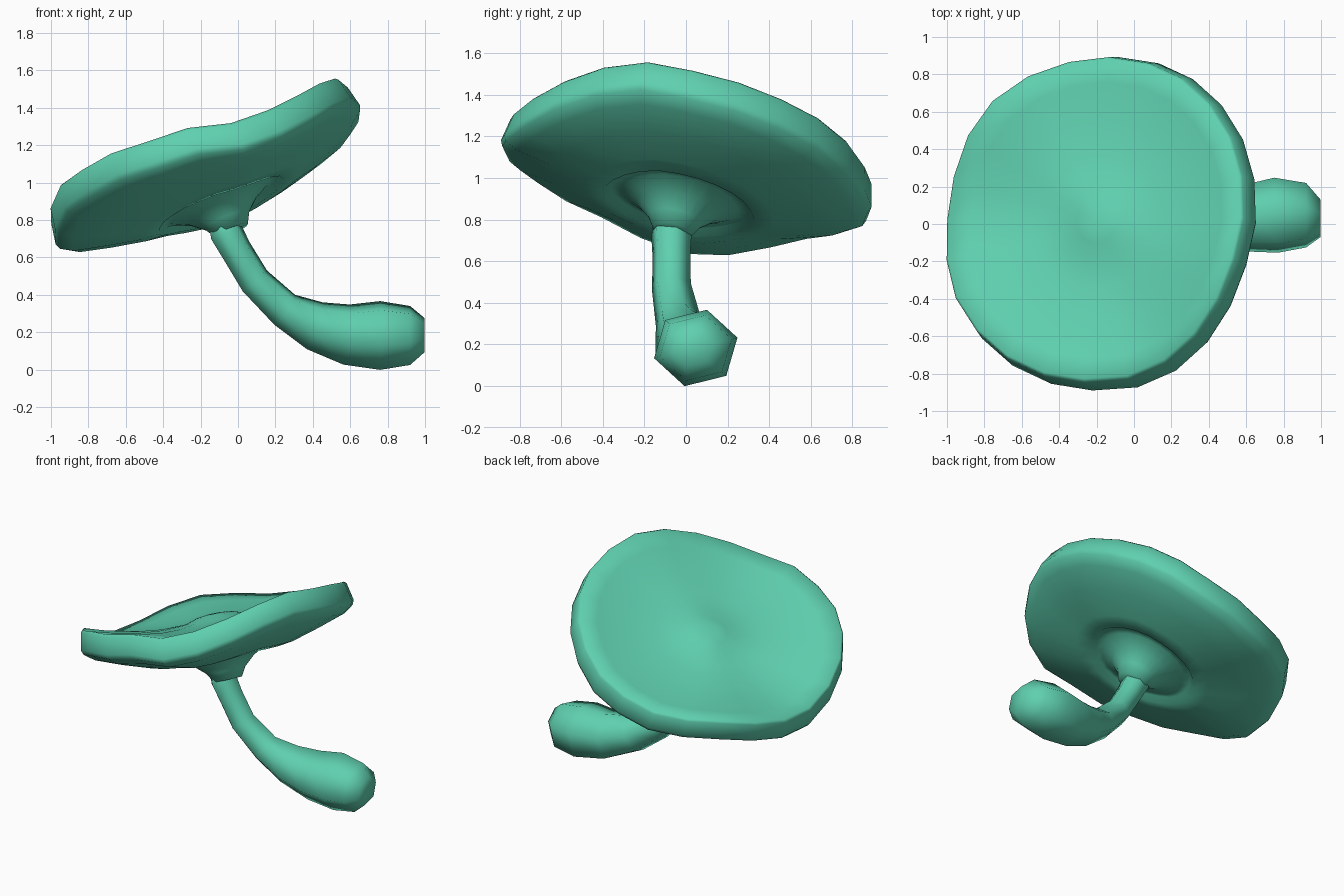
import bpy, bmesh, math
from mathutils import Vector

if "Cube" in bpy.data.objects:
    bpy.data.objects.remove(bpy.data.objects["Cube"])

teal = bpy.data.materials.new("teal_green")
teal.diffuse_color = (0.115, 0.63, 0.43, 1)
teal.use_nodes = True
teal.node_tree.nodes["Principled BSDF"].inputs["Base Color"].default_value = teal.diffuse_color


def skin(name, rings):
    """Join closed rings of points into a smooth skin, with pole caps at both ends."""
    bm = bmesh.new()
    rows = [[bm.verts.new(p) for p in ring] for ring in rings]
    for a, b in zip(rows, rows[1:]):
        n = len(a)
        for i in range(n):
            j = (i + 1) % n
            bm.faces.new((a[i], a[j], b[j], b[i]))
    for row in (rows[0], rows[-1]):
        c = bm.verts.new(sum((v.co for v in row), Vector()) / len(row))
        for i in range(len(row)):
            bm.faces.new((row[i], row[(i + 1) % len(row)], c))
    bmesh.ops.recalc_face_normals(bm, faces=bm.faces[:])
    for f in bm.faces:
        f.smooth = True
    me = bpy.data.meshes.new(name)
    bm.to_mesh(me)
    bm.free()
    me.materials.append(teal)
    ob = bpy.data.objects.new(name, me)
    bpy.context.collection.objects.link(ob)
    return ob


# Tilted frame of the cap
centre = Vector((-0.165, 0, 1.05))
axis = Vector((-0.43, 0.22, 1)).normalized()
across = Vector((1, 0, 0.43)).normalized()
across = (across - axis * across.dot(axis)).normalized()
deep = axis.cross(across)

# Height of the wavy rim by angle in degrees
wave_knots = [(0, .045), (45, .025), (78, -.01), (100, .02), (135, .11), (180, .0),
              (212, .075), (238, .06), (262, .01), (292, -.085), (315, -.03),
              (342, .06), (360, .045)]


def wave(deg):
    for (a, u), (b, v) in zip(wave_knots, wave_knots[1:]):
        if a <= deg <= b:
            t = (1 - math.cos(math.pi * (deg - a) / (b - a))) / 2
            return u + (v - u) * t
    return 0


# Cap: shallow dished top with small mound, crisp rim, gill side and collar over the stem
profile = [(.05, .095), (.12, .085), (.20, .058), (.36, .048), (.55, .055), (.75, .08),
           (.87, .10), (.885, .085), (.908, -.03), (.895, -.06), (.83, -.10), (.66, -.145),
           (.47, -.19), (.37, -.20), (.335, -.17), (.29, -.175), (.20, -.22),
           (.13, -.28), (.095, -.34)]
SEG = 24
cap_rings = []
for r, h in profile:
    ring = []
    for i in range(SEG):
        deg = 360 * i / SEG
        t = math.radians(deg)
        z = h + wave(deg) * (r / 0.9) ** 2
        ring.append(centre + across * math.cos(t) * r * .985
                    + deep * (math.sin(t) * r + .008 * r) + axis * z)
    cap_rings.append(ring)
skin("mushroom_cap", cap_rings)

# Stem: six-sided curved tube swelling into a bulb (x, y, z, radius)
path = [(-.085, -.06, .82, .085), (-.06, -.07, .73, .096), (-.01, -.07, .64, .09),
        (.09, -.07, .475, .092), (.25, -.04, .32, .105), (.41, -.005, .235, .142),
        (.58, .028, .188, .174), (.76, .047, .183, .198), (.92, .047, .183, .17),
        (.998, .03, .185, .098)]
pts = [Vector(p[:3]) for p in path]
stem_rings = []
for i, p in enumerate(pts):
    tan = (pts[min(i + 1, len(pts) - 1)] - pts[max(i - 1, 0)]).normalized()
    side = Vector((0, 1, 0))
    side = (side - tan * side.dot(tan)).normalized()
    if i >= len(pts) - 2:
        tan, side = Vector((1, 0, 0)), Vector((0, 1, 0))
    up = tan.cross(side)
    stem_rings.append([p + (side * math.cos(t) * 1.05 + up * math.sin(t) * .96) * path[i][3]
                       for t in (math.radians(15 + 60 * k) for k in range(6))])
skin("mushroom_stem", stem_rings)
